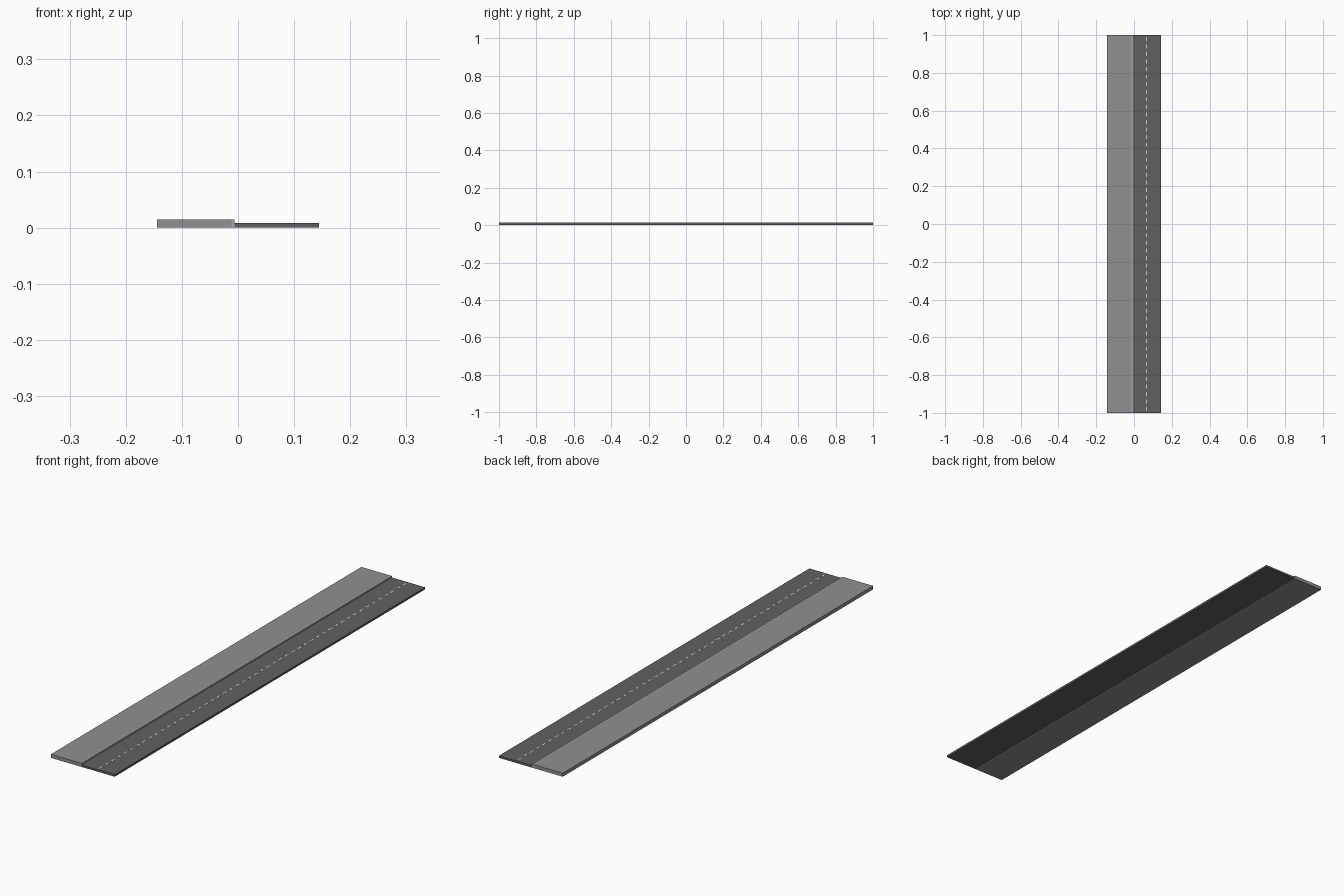
import bpy

if "Cube" in bpy.data.objects:
    bpy.data.objects.remove(bpy.data.objects["Cube"])


def grey(name, v):
    m = bpy.data.materials.new(name)
    m.diffuse_color = (v, v, v, 1)
    m.use_nodes = True
    m.node_tree.nodes["Principled BSDF"].inputs["Base Color"].default_value = m.diffuse_color
    return m


def box(name, x0, x1, y0, y1, z0, z1, mat):
    bpy.ops.mesh.primitive_cube_add(size=1, location=((x0 + x1) / 2, (y0 + y1) / 2, (z0 + z1) / 2))
    ob = bpy.context.object
    ob.name = name
    ob.scale = (x1 - x0, y1 - y0, z1 - z0)
    bpy.ops.object.transform_apply(location=False, rotation=False, scale=True)
    ob.data.materials.append(mat)
    return ob


asphalt = grey("asphalt", 0.12)
paving = grey("paving", 0.28)
stone = grey("kerb_stone", 0.38)
paint = grey("paint", 0.65)

# Raised pavement, kerb and lower road
box("pavement", -0.144, -0.012, -1, 1, 0, 0.0143, paving)
box("kerb", -0.012, -0.006, -1, 1, 0, 0.0143, stone)
box("road", -0.006, 0.144, -1, 1, 0, 0.0083, asphalt)

# Dashed lane line, repeated along the road
count = 50
pitch = 2 / count
dash = box("lane_dashes", 0.063, 0.069, -1 + pitch * 0.25, -1 + pitch * 0.75, 0.008, 0.0087, paint)
arr = dash.modifiers.new("repeat", "ARRAY")
arr.count = count
arr.use_relative_offset = False
arr.use_constant_offset = True
arr.constant_offset_displace = (0, pitch, 0)
